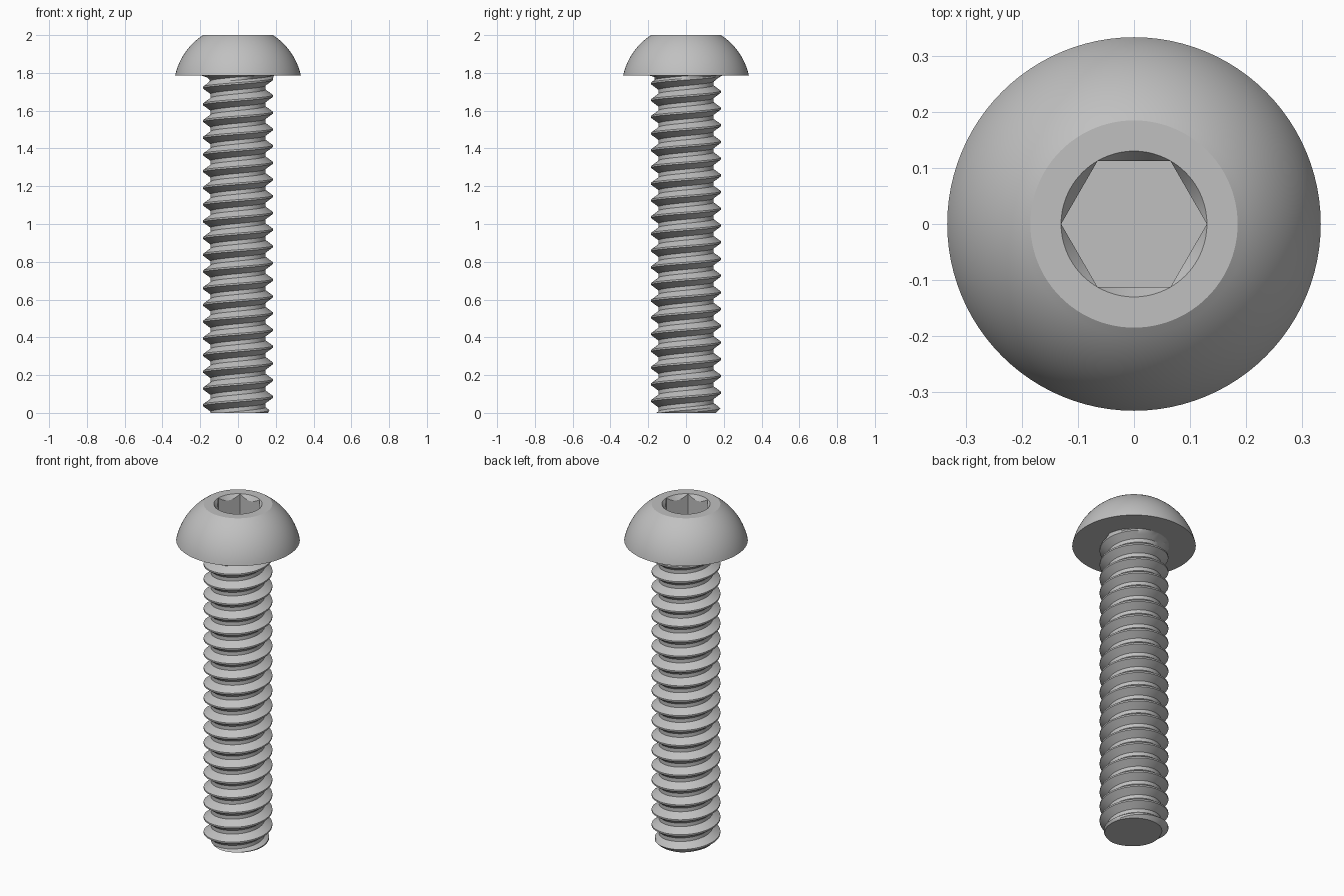
import bpy, bmesh, math

cube = bpy.data.objects.get("Cube")
if cube:
    bpy.data.objects.remove(cube, do_unlink=True)

TAU = math.tau
SEG = 96                      # divisions round the axis
HEAD_Z, TOP_Z = 1.785, 2.0    # underside and top of the head
CREST, ROOT, PITCH = 0.185, 0.145, 0.0885

steel = bpy.data.materials.new("grey steel")
steel.use_nodes = True
grey = (0.53, 0.53, 0.53, 1)
steel.diffuse_color = grey
steel.node_tree.nodes["Principled BSDF"].inputs["Base Color"].default_value = grey


def loft(name, rows):
    """Skin rows of functions angle -> (radius, z), closing open ends."""
    bm = bmesh.new()
    grid = []
    for row in rows:
        ring = []
        for i in range(SEG + 1):
            a = TAU * i / SEG
            r, z = row(a)
            ring.append(bm.verts.new((r * math.cos(a), r * math.sin(a), z)))
        grid.append(ring)
    for low, high in zip(grid, grid[1:]):
        for i in range(SEG):
            bm.faces.new((low[i], low[i + 1], high[i + 1], high[i]))
    bmesh.ops.remove_doubles(bm, verts=bm.verts, dist=1e-5)
    bmesh.ops.holes_fill(bm, edges=[e for e in bm.edges if e.is_boundary])
    bmesh.ops.recalc_face_normals(bm, faces=bm.faces)
    mesh = bpy.data.meshes.new(name)
    bm.to_mesh(mesh)
    bm.free()
    mesh.materials.append(steel)
    obj = bpy.data.objects.new(name, mesh)
    bpy.context.collection.objects.link(obj)
    bpy.ops.object.select_all(action="DESELECT")
    obj.select_set(True)
    bpy.context.view_layer.objects.active = obj
    bpy.ops.object.shade_smooth_by_angle(angle=math.radians(28))
    return obj


def circle(r, z):
    return lambda a: (r, z)


# Domed head with a countersunk hexagonal socket
FLAT, RIM, FLOOR_Z = 0.1125, 0.13, 1.87


def hexagon(a):
    return FLAT / math.cos(a % (TAU / 6) - TAU / 12)


def countersink(a):
    r = hexagon(a)
    return r, TOP_Z - 1.5 * (RIM - r)


def socket_floor(a):
    return hexagon(a), FLOOR_Z


DOME_Z, DOME_R, STEPS = 1.714, 0.3405, 16
start = math.asin((HEAD_Z - DOME_Z) / DOME_R)
end = math.asin((TOP_Z - DOME_Z) / DOME_R)
head = [circle(0.15, HEAD_Z)]
for k in range(STEPS + 1):
    t = start + (end - start) * k / STEPS
    head.append(circle(DOME_R * math.cos(t), DOME_Z + DOME_R * math.sin(t)))
head += [circle(RIM, TOP_Z), countersink, socket_floor]
loft("button_head", head)


# Threaded shank: a helical grid clipped flat at both ends
PHASE, FILLET = 0.085, 0.045


def shank_radius(z, a):
    u = ((z - PHASE) / PITCH - a / TAU) % 1
    d = min(u, 1 - u)                                  # distance from crest
    slope = min(max((d - 0.05) / 0.33, 0), 1)
    r = CREST + (ROOT - CREST) * slope
    r = min(r, 0.158 + z)                              # end chamfer
    s = min(max(1 - (HEAD_Z - z) / FILLET, 0), 1)      # fillet under head
    return max(r, ROOT + FILLET * (1 - math.sqrt(1 - s * s)))


def helix_row(turn):
    def row(a):
        z = PHASE + PITCH * (turn + a / TAU)
        z = min(max(z, 0), HEAD_Z)
        return shank_radius(z, a), z
    return row


steps = (-0.05, 0.05, 0.2, 0.38, 0.5, 0.62, 0.8)
turns = math.ceil(HEAD_Z / PITCH) + 2
loft("threaded_shank", [helix_row(n + u) for n in range(-3, turns) for u in steps])
